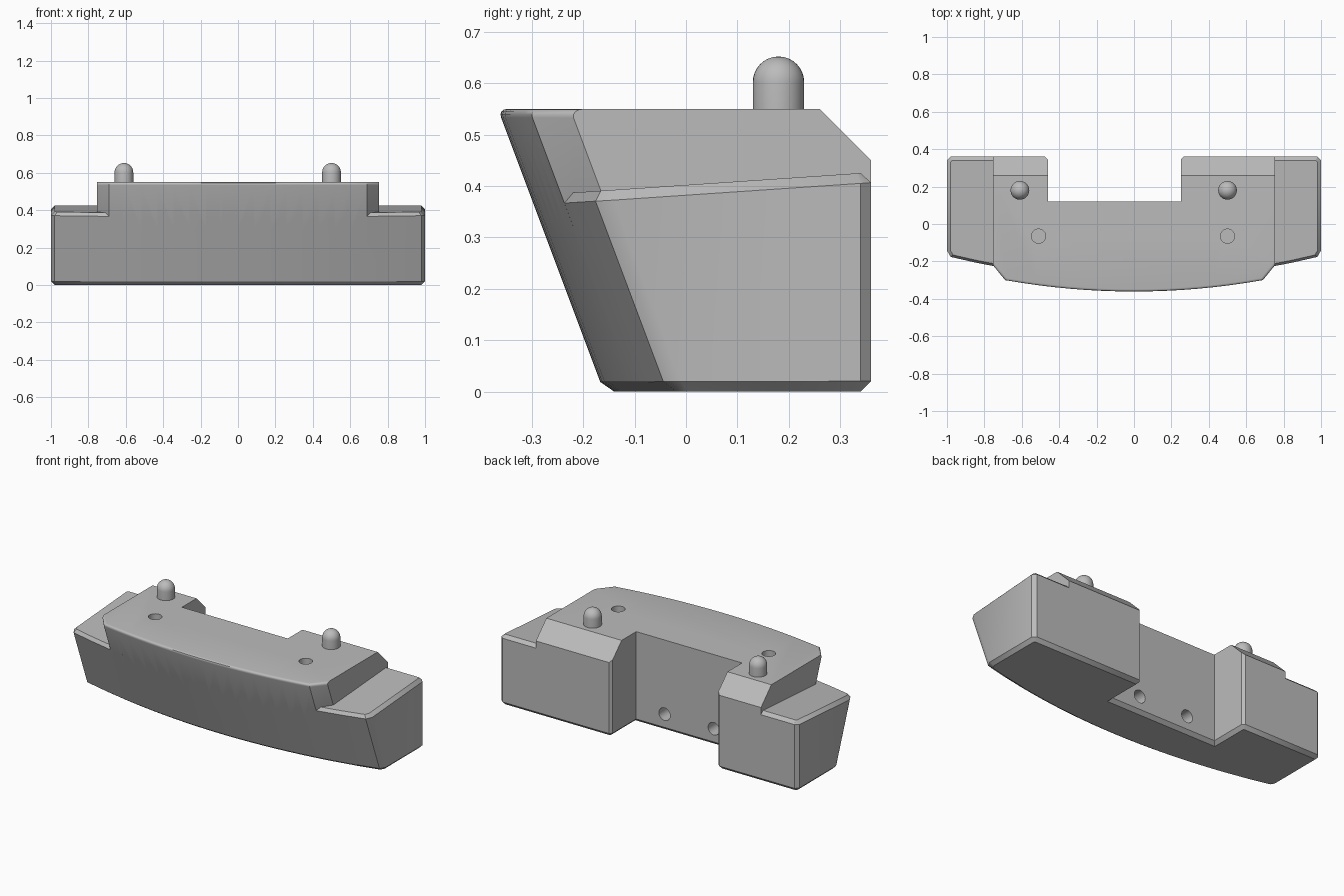
import bpy, bmesh, math
from mathutils import Vector

if "Cube" in bpy.data.objects:
    bpy.data.objects.remove(bpy.data.objects["Cube"], do_unlink=True)

grey = bpy.data.materials.new("plain grey")
grey.use_nodes = True
COLOUR = (0.5, 0.5, 0.5, 1)
grey.diffuse_color = COLOUR
grey.node_tree.nodes["Principled BSDF"].inputs["Base Color"].default_value = COLOUR

LEAN = 0.375                       # forward lean of the front face
BACK, WALL = 0.36, 0.12            # back face and recess wall
LEFT, RIGHT = 0.25, -0.46          # recess sides
TOP = 0.55


def front(x):
    """Curved front line at ground height."""
    return -0.16 + 0.128 * x * x


def make(name, bm):
    bmesh.ops.recalc_face_normals(bm, faces=bm.faces)
    mesh = bpy.data.meshes.new(name)
    bm.to_mesh(mesh)
    bm.free()
    mesh.materials.append(grey)
    ob = bpy.data.objects.new(name, mesh)
    bpy.context.collection.objects.link(ob)
    return ob


def place(points, height, tilt=0):
    """Points (x, y, lean) put on the plane z = height + tilt * y."""
    out = []
    for x, y, lean in points:
        y = (y - lean * height) / (1 + lean * tilt)
        out.append(Vector((x, y, height + tilt * y)))
    return out


def loft(lower, upper):
    bm = bmesh.new()
    a, b = ([bm.verts.new(p) for p in ring] for ring in (lower, upper))
    bm.faces.new(a)
    bm.faces.new(b)
    for i in range(len(a)):
        j = (i + 1) % len(a)
        bm.faces.new((a[i], a[j], b[j], b[i]))
    bmesh.ops.recalc_face_normals(bm, faces=bm.faces)
    return bm


def bevel(bm, edges, offset, segments=1):
    bmesh.ops.bevel(bm, geom=edges, offset=offset, offset_type='OFFSET',
                    segments=segments, profile=0.5, affect='EDGES')


def combine(target, other, operation):
    mod = target.modifiers.new("combine", 'BOOLEAN')
    mod.operation, mod.object, mod.solver = operation, other, 'EXACT'
    bpy.ops.object.select_all(action='DESELECT')
    target.select_set(True)
    bpy.context.view_layer.objects.active = target
    bpy.ops.object.modifier_apply(modifier=mod.name)
    bpy.data.objects.remove(other, do_unlink=True)


# Outlines run along the front from -x to +x, then round the back
c = 0.015
recess = [(LEFT + c, BACK, 0), (LEFT, BACK - c, 0), (LEFT, WALL, 0),
          (RIGHT, WALL, 0), (RIGHT, BACK - c, 0), (RIGHT - c, BACK, 0)]
curve = [(x, front(x), LEAN) for x in [0.69 * i / 8 for i in range(-8, 9)]]

# Low body with sloping wing tops
end, mid, e = front(0.98), front(0.84), 0.02
body_line = ([(-1, end + 0.035, LEAN), (-0.98, end, LEAN), (-0.84, mid, LEAN)]
             + curve
             + [(0.84, mid, LEAN), (0.98, end, LEAN), (1, end + 0.035, LEAN),
                (1, BACK - e, 0), (1 - e, BACK, 0)]
             + recess + [(e - 1, BACK, 0), (-1, BACK - e, 0)])
bm = loft(place(body_line, 0), place(body_line, 0.402, 0.068))
rims = [ed for ed in bm.edges
        if all(v.co.z < 0.01 for v in ed.verts) or all(v.co.z > 0.3 for v in ed.verts)]
bevel(bm, rims, 0.02)
body = make("body", bm)

# Raised middle block with cut front corners and a sloped back edge
side, corner = 0.755, front(0.69) + 0.08
block_line = ([(-side, corner, LEAN)] + curve + [(side, corner, LEAN), (side, BACK, 0)]
              + recess + [(-side, BACK, 0)])
bm = loft(place(block_line, 0.3), place(block_line, TOP))
cut = bmesh.ops.bisect_plane(bm, geom=bm.verts[:] + bm.edges[:] + bm.faces[:],
                             plane_co=(0, 0.26, TOP), plane_no=(0, 1, 1), clear_outer=True)
bmesh.ops.holes_fill(bm, edges=[ed for ed in bm.edges if ed.is_boundary], sides=0)
bevel(bm, [ed for ed in bm.edges
           if all(v.co.z > TOP - 0.001 and v.co.y < -0.2 for v in ed.verts)], 0.018, 4)
combine(body, make("raised_block", bm), 'UNION')


# Round sockets in the top and in the recess wall
def drill(location, turn):
    bm = bmesh.new()
    bmesh.ops.create_cone(bm, cap_ends=True, segments=32, radius1=0.038,
                          radius2=0.038, depth=0.2)
    hole = make("hole_cutter", bm)
    hole.location, hole.rotation_euler = location, (turn, 0, 0)
    hole.hide_render = True
    bpy.context.view_layer.update()
    combine(body, hole, 'DIFFERENCE')


for x in (-0.51, 0.5):
    drill((x, -0.065, TOP), 0)
for x in (-0.27, 0.06):
    drill((x, WALL, 0.1), math.pi / 2)


# Round-ended locating pins
def pin(name, x):
    r, steps = 0.05, 8
    arc = [math.pi / 2 * i / steps for i in range(steps + 1)]
    profile = [(r, TOP - 0.01)] + [(r * math.cos(t), 0.602 + r * math.sin(t)) for t in arc]
    bm = bmesh.new()
    verts = [bm.verts.new((px, 0, pz)) for px, pz in profile]
    edges = [bm.edges.new(pair) for pair in zip(verts, verts[1:])]
    bmesh.ops.spin(bm, geom=verts + edges, cent=(0, 0, 0), axis=(0, 0, 1),
                   angle=2 * math.pi, steps=32)
    bmesh.ops.remove_doubles(bm, verts=bm.verts, dist=0.0001)
    ob = make(name, bm)
    ob.location = (x, 0.18, 0)
    return ob


parts = [body, pin("right_pin", -0.61), pin("left_pin", 0.5)]
bpy.ops.object.select_all(action='DESELECT')
for ob in parts:
    ob.select_set(True)
bpy.context.view_layer.objects.active = body
bpy.ops.object.shade_smooth_by_angle(angle=math.radians(32))
